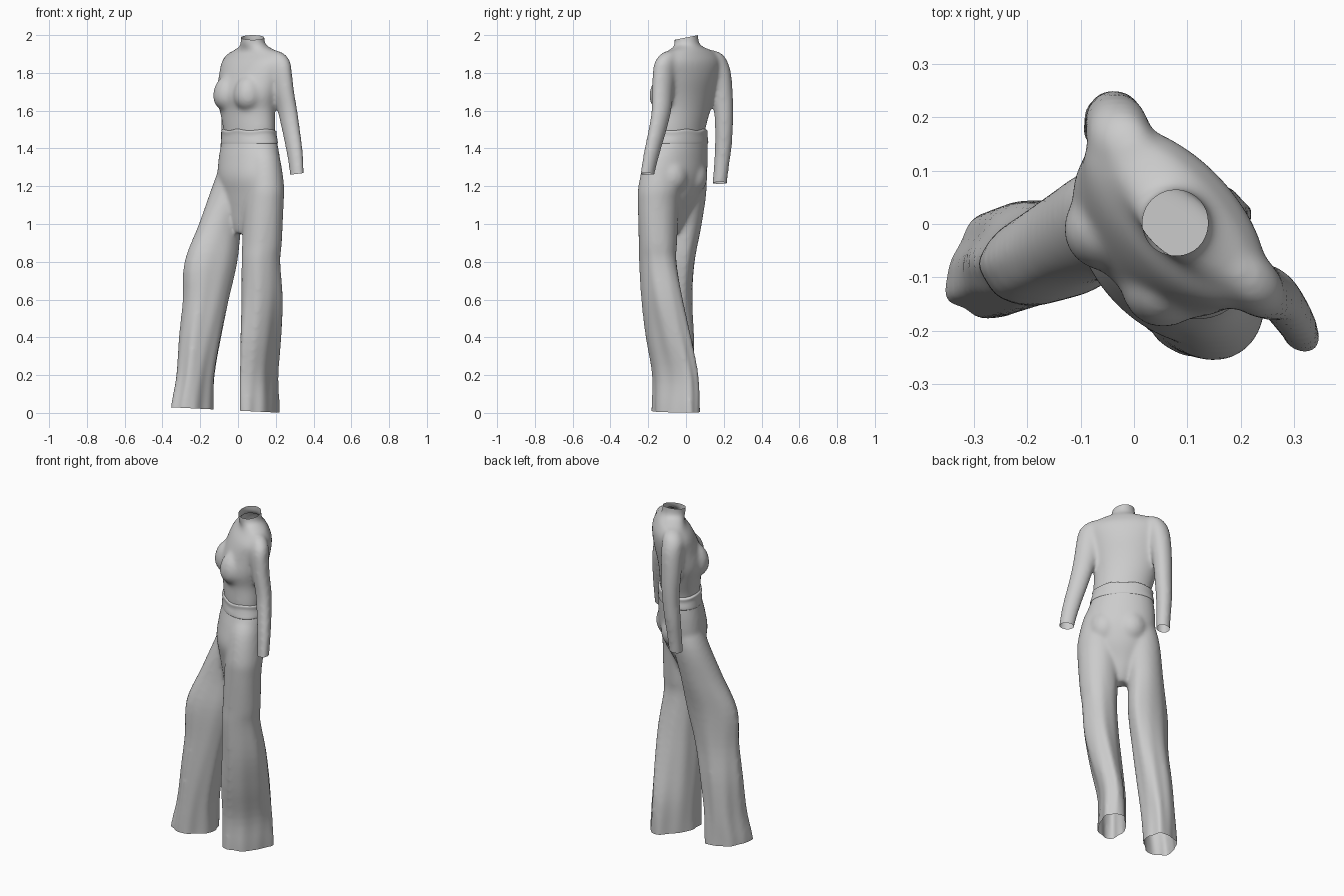
import bpy, bmesh, math
from mathutils import Vector

cube = bpy.data.objects.get("Cube")
if cube:
    bpy.data.objects.remove(cube)

cloth = bpy.data.materials.new("grey cloth")
cloth.use_nodes = True
GREY = (0.6, 0.6, 0.6, 1)
cloth.diffuse_color = GREY
cloth.node_tree.nodes["Principled BSDF"].inputs["Base Color"].default_value = GREY


def refine(rows, steps=4):
    """Smooth in-between rows along a Catmull-Rom curve."""
    pts = [Vector(r) for r in rows]
    out = []
    for i in range(len(pts) - 1):
        a, b, c, d = pts[max(i - 1, 0)], pts[i], pts[i + 1], pts[min(i + 2, len(pts) - 1)]
        for s in range(steps):
            t = s / steps
            out.append(b + (c - a) * (t / 2) + (a * 2 - b * 5 + c * 4 - d) * (t * t / 2)
                       + (b * 3 - a - c * 3 + d) * (t ** 3 / 2))
    return out + [pts[-1]]


def loft(bm, rows, fold=0.0, phase=0.0, caps=True, sides=64):
    """Skin slanted ellipses: z, centre x, centre y, half x, half y, slant."""
    rings = []
    for z, cx, cy, rx, ry, slant in refine(rows):
        tilt = math.asin(slant)
        depth = fold * max(0, 1.1 - z)
        ring = []
        for i in range(sides):
            t = math.tau * i / sides
            k = 1 + depth * (math.cos(5 * t + 3 * z + phase) + 0.6 * math.cos(9 * t - 4 * z))
            ring.append(bm.verts.new((cx + k * rx * math.cos(t),
                                      cy + k * ry * math.sin(t + tilt), z)))
        rings.append(ring)
    for a, b in zip(rings, rings[1:]):
        for i in range(sides):
            j = (i + 1) % sides
            bm.faces.new((a[j], a[i], b[i], b[j]))
    if caps:
        bm.faces.new(rings[0])
        bm.faces.new(rings[-1][::-1])


def add_ball(bm, centre, radius, up, down):
    """Rounded swelling, stretched differently above and below."""
    ball = bmesh.ops.create_uvsphere(bm, u_segments=24, v_segments=16, radius=radius)
    for v in ball["verts"]:
        v.co.z *= up if v.co.z > 0 else down
        v.co += Vector(centre)


def make_object(name, bm):
    bmesh.ops.recalc_face_normals(bm, faces=bm.faces)
    mesh = bpy.data.meshes.new(name)
    bm.to_mesh(mesh)
    bm.free()
    mesh.materials.append(cloth)
    obj = bpy.data.objects.new(name, mesh)
    bpy.context.collection.objects.link(obj)
    for f in mesh.polygons:
        f.use_smooth = True
    return obj


def fuse(obj, voxel, rounds):
    """Merge the overlapping parts into one smooth garment."""
    remesh = obj.modifiers.new("fuse", 'REMESH')
    remesh.mode = 'VOXEL'
    remesh.voxel_size = voxel
    relax = obj.modifiers.new("relax", 'SMOOTH')
    relax.factor = 0.5
    relax.iterations = rounds
    graph = bpy.context.evaluated_depsgraph_get()
    mesh = bpy.data.meshes.new_from_object(obj.evaluated_get(graph))
    obj.modifiers.clear()
    obj.data = mesh


def open_ends(obj, cuts):
    """Cut garment openings: zone test, plane point, outward normal."""
    bm = bmesh.new()
    bm.from_mesh(obj.data)
    for zone, point, normal in cuts:
        faces = [f for f in bm.faces if zone(f.calc_center_median())]
        geom = set(faces)
        for f in faces:
            geom.update(f.edges)
            geom.update(f.verts)
        bmesh.ops.bisect_plane(bm, geom=list(geom), plane_co=point,
                               plane_no=normal, clear_outer=True)
    bm.to_mesh(obj.data)
    bm.free()
    obj.data.materials.clear()
    obj.data.materials.append(cloth)
    for f in obj.data.polygons:
        f.use_smooth = True
        f.material_index = 0


# Fitted top: torso, sleeves and bust
bm = bmesh.new()
loft(bm, [
    (1.40, .06, -.03, .13, .127, -.37),
    (1.50, .06, -.03, .138, .133, -.37),
    (1.60, .05, -.016, .147, .145, -.39),
    (1.68, .046, -.013, .162, .163, -.38),
    (1.78, .065, .005, .167, .169, -.47),
    (1.86, .081, .017, .167, .169, -.61),
    (1.91, .088, .023, .126, .13, -.66),
    (1.935, .084, .013, .086, .086, -.4),
    (1.96, .078, .003, .065, .065, 0),
    (2.04, .077, .002, .063, .064, 0)])
left_arm = [
    (1.92, .185, -.075, .02), (1.9, .203, -.09, .045), (1.86, .217, -.105, .06),
    (1.8, .225, -.116, .061), (1.7, .241, -.124, .057), (1.6, .262, -.13, .053),
    (1.5, .28, -.15, .049), (1.4, .297, -.175, .045), (1.3, .309, -.197, .04),
    (1.2, .316, -.215, .037)]
right_arm = [
    (1.92, 0, .13, .02), (1.9, -.013, .148, .045), (1.86, -.026, .162, .059),
    (1.8, -.031, .179, .06), (1.7, -.036, .191, .057), (1.6, -.038, .2, .052),
    (1.5, -.042, .201, .048), (1.4, -.05, .197, .045), (1.3, -.055, .187, .041),
    (1.15, -.06, .172, .038)]
for arm, slant in ((left_arm, -.3), (right_arm, 0)):
    loft(bm, [(z, x, y, r, r, slant) for z, x, y, r in arm])
for x, y in ((-.053, -.009), (.055, -.115)):
    add_ball(bm, (x, y, 1.675), .08, 1.4, 1)
top = make_object("fitted_top", bm)
fuse(top, .009, 26)
open_ends(top, [
    (lambda c: c.z > 1.93, (.08, 0, 1.987), (0, -.2, 1)),
    (lambda c: c.z < 1.38, (.31, -.2, 1.265), (.13, 0, -1))])

# Wide trousers: hips, seat and two flowing legs
bm = bmesh.new()
loft(bm, [
    (1.53, .058, -.025, .138, .134, -.35),
    (1.46, .058, -.026, .142, .138, -.35),
    (1.42, .06, -.032, .15, .147, -.38),
    (1.35, .06, -.045, .162, .16, -.4),
    (1.25, .06, -.06, .168, .168, -.4),
    (1.15, .055, -.065, .14, .14, -.4),
    (1.05, .04, -.075, .09, .09, -.3),
    (.95, .028, -.085, .04, .04, 0)])
for x, y in ((.146, -.076), (.042, .026)):
    add_ball(bm, (x, y, 1.25), .088, 1.3, 1.1)
loft(bm, [
    (1.45, .115, -.08, .07, .07, -.1),
    (1.35, .13, -.115, .092, .1, -.1),
    (1.2, .14, -.136, .104, .116, -.1),
    (1.1, .135, -.146, .106, .109, -.1),
    (.9, .128, -.148, .105, .101, 0),
    (.8, .123, -.148, .102, .099, .1),
    (.6, .129, -.125, .109, .109, .25),
    (.4, .12, -.095, .108, .119, .42),
    (.2, .109, -.06, .101, .123, .55),
    (.04, .11, -.055, .103, .127, .55),
    (-.06, .11, -.055, .103, .127, .55)], fold=.05)
loft(bm, [
    (1.45, .02, .005, .07, .07, -.2),
    (1.35, .005, 0, .086, .09, -.15),
    (1.2, -.032, .008, .104, .102, -.1),
    (1.0, -.093, -.015, .114, .098, .15),
    (.8, -.142, -.051, .14, .097, .25),
    (.6, -.168, -.06, .121, .094, .2),
    (.4, -.198, -.06, .111, .103, .2),
    (.2, -.223, -.062, .101, .108, .25),
    (.04, -.24, -.065, .111, .111, .35),
    (-.06, -.242, -.065, .112, .111, .35)], fold=.05, phase=2)
trousers = make_object("wide_trousers", bm)
fuse(trousers, .01, 12)
open_ends(trousers, [
    (lambda c: c.z > 1.4, (0, 0, 1.48), (0, 0, 1)),
    (lambda c: c.z < .2, (0, 0, .012), (-.05, 0, -1))])

# Waistband with a slightly flared rim, closing in on the top
bm = bmesh.new()
loft(bm, [
    (1.425, .06, -.031, .149, .146, -.38),
    (1.433, .06, -.03, .151, .148, -.38),
    (1.47, .059, -.027, .146, .141, -.35),
    (1.494, .058, -.027, .146, .141, -.35),
    (1.5, .059, -.029, .13, .126, -.36)], caps=False)
for v in bm.verts:
    if v.co.z > 1.46:
        v.co.z += .004 * math.sin(5 * math.atan2(v.co.y + .03, v.co.x - .06))
make_object("waistband", bm)
